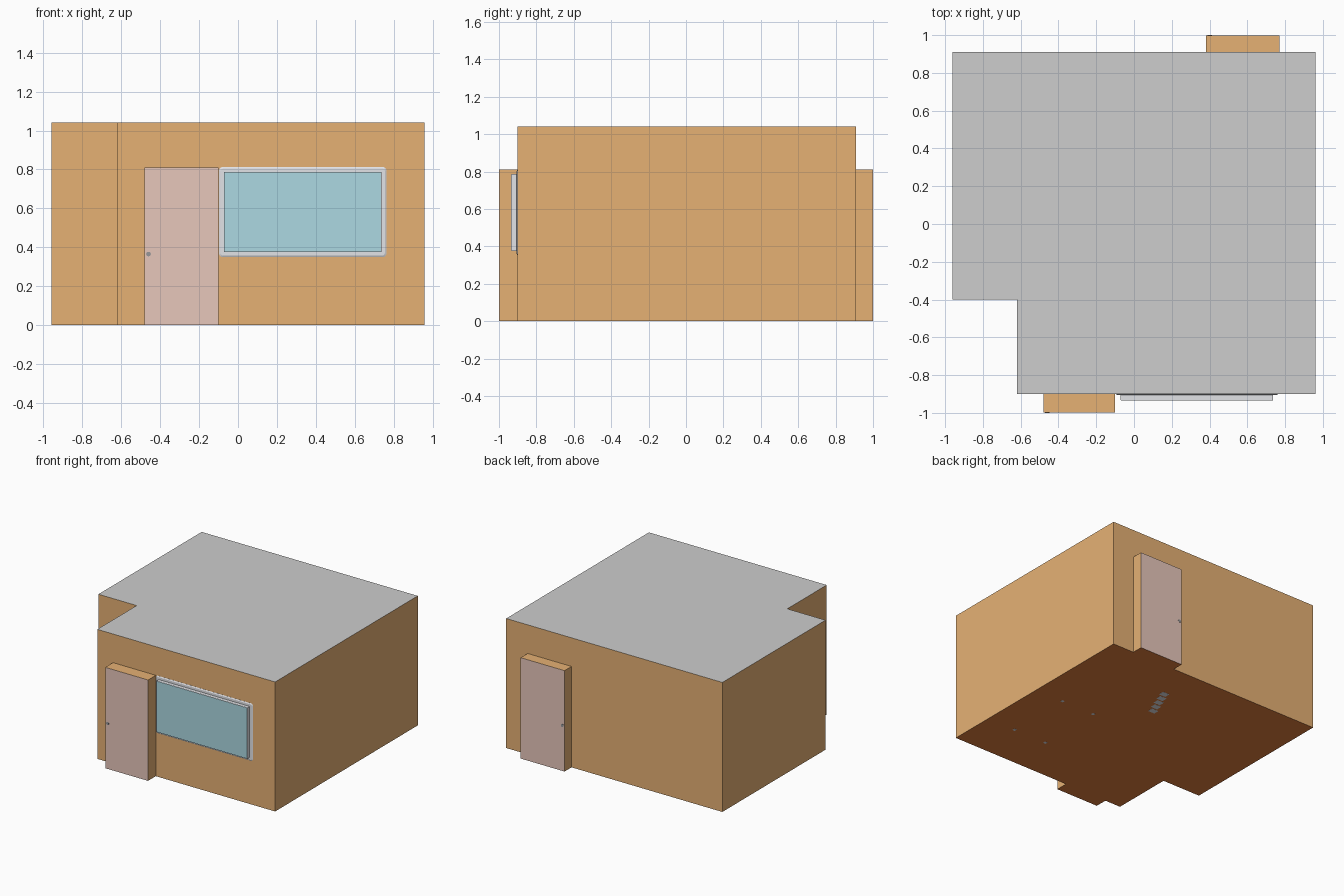
import bpy, bmesh, math

if "Cube" in bpy.data.objects:
    bpy.data.objects.remove(bpy.data.objects["Cube"])


def mat(name, r, g, b):
    lin = [((c / 255 + 0.055) / 1.055) ** 2.4 for c in (r, g, b)]
    m = bpy.data.materials.new(name)
    m.diffuse_color = (*lin, 1)
    m.use_nodes = True
    m.node_tree.nodes["Principled BSDF"].inputs["Base Color"].default_value = m.diffuse_color
    return m


TAN = mat("tan wall", 230, 177, 116)
ROOF = mat("roof grey", 205, 205, 205)
FLOOR = mat("brown floor", 228, 127, 62)
PINK = mat("pink door", 231, 199, 187)
GLASS = mat("blue glass", 172, 216, 226)
FRAME = mat("pale frame", 228, 229, 233)
METAL = mat("grey metal", 150, 150, 152)


def finish(name, bm, mats):
    bmesh.ops.recalc_face_normals(bm, faces=bm.faces)
    me = bpy.data.meshes.new(name)
    bm.to_mesh(me)
    bm.free()
    for m in mats:
        me.materials.append(m)
    ob = bpy.data.objects.new(name, me)
    bpy.context.collection.objects.link(ob)
    return ob


def prism(name, pts, z0, z1, mats):
    """Extruded outline; mats = side, top, bottom."""
    bm = bmesh.new()
    f = bm.faces.new([bm.verts.new((x, y, z0)) for x, y in pts])
    ext = bmesh.ops.extrude_face_region(bm, geom=[f])
    bmesh.ops.translate(bm, vec=(0, 0, z1 - z0),
                        verts=[g for g in ext["geom"] if isinstance(g, bmesh.types.BMVert)])
    ob = finish(name, bm, mats)
    for p in ob.data.polygons:
        p.material_index = 1 if p.normal.z > 0.5 else 2 if p.normal.z < -0.5 else 0
    return ob


def box(name, lo, hi, side, top=None, bottom=None):
    pts = [(lo[0], lo[1]), (hi[0], lo[1]), (hi[0], hi[1]), (lo[0], hi[1])]
    return prism(name, pts, lo[2], hi[2], [side, top or side, bottom or side])


def rounded_rect(hw, hh, r, n=4):
    """Rectangle outline with rounded corners, counter-clockwise."""
    pts = []
    for q, (sx, sz) in enumerate(((1, 1), (-1, 1), (-1, -1), (1, -1))):
        for i in range(n + 1):
            a = (q + i / n) * math.pi / 2
            pts.append((sx * (hw - r) + r * math.cos(a), sz * (hh - r) + r * math.sin(a)))
    return pts


def surround(name, cx, cz, rings, m):
    """Stacked rounded outlines (half width, half height, radius, y), capped at the front."""
    bm = bmesh.new()
    loops = [[bm.verts.new((cx + x, y, cz + z)) for x, z in rounded_rect(hw, hh, r)]
             for hw, hh, r, y in rings]
    for A, B in zip(loops, loops[1:]):
        for j in range(len(A)):
            k = (j + 1) % len(A)
            bm.faces.new((A[j], A[k], B[k], B[j]))
    bm.faces.new(loops[0])
    bm.faces.new(loops[-1])
    return finish(name, bm, [m])


# main room with a notched front-left corner
prism("room_shell", [(-0.62, -0.90), (0.96, -0.90), (0.96, 0.91), (-0.96, 0.91),
                     (-0.96, -0.40), (-0.62, -0.40)], 0, 1.04, [TAN, ROOF, FLOOR])

# doorways: projecting box, door leaf and round knob on both sides
for side, x0, x1, wall, s, knob in (("front", -0.48, -0.10, -0.90, -1, -0.46),
                                    ("back", 0.38, 0.77, 0.91, 1, 0.40)):
    ya, yb = sorted((wall, s * 0.997))
    box(side + "_doorway", (x0, ya, 0), (x1, yb, 0.81), TAN, TAN, FLOOR)
    ya, yb = sorted((s * 0.996, s * 0.9985))
    box(side + "_door", (x0, ya, 0), (x1, yb, 0.81), PINK, TAN, FLOOR)
    bpy.ops.mesh.primitive_cylinder_add(vertices=16, radius=0.012, depth=0.004,
                                        location=(knob, s * 0.998, 0.365),
                                        rotation=(math.pi / 2, 0, 0))
    handle = bpy.context.object
    handle.name = side + "_knob"
    handle.data.materials.append(METAL)

# window: shallow rounded surround, projecting sash and glass plate on its face
CX, CZ = 0.333, 0.581
surround("window_surround", CX, CZ, [(0.430, 0.231, 0.016, -0.899), (0.430, 0.231, 0.016, -0.901),
                                     (0.422, 0.223, 0.012, -0.905)], FRAME)
box("window_sash", (CX - 0.404, -0.932, CZ - 0.205), (CX + 0.404, -0.90, CZ + 0.205), FRAME)
box("window_glass", (CX - 0.403, -0.935, CZ - 0.204), (CX + 0.403, -0.931, CZ + 0.204),
    FRAME)
for p in bpy.data.objects["window_glass"].data.polygons:
    if p.normal.y < -0.5:
        p.material_index = 1
bpy.data.objects["window_glass"].data.materials[1] = GLASS
for p in bpy.data.objects["window_glass"].data.polygons:
    if abs(p.normal.z) > 0.5:
        p.material_index = 0

# furniture feet and a slanted row of slats showing through the floor
for i, (x, y) in enumerate([(x, y) for x in (0.41, 0.705) for y in (-0.53, 0.02)]):
    box(f"table_foot_{i + 1}", (x - 0.012, y - 0.012, -0.0004), (x + 0.012, y + 0.012, 0.01), FRAME)
for i in range(5):
    x, y = 0.10 + i * 0.024, 0.34 + i * 0.06
    box(f"floor_slat_{i + 1}", (x - 0.03, y - 0.024, -0.0004), (x + 0.03, y + 0.024, 0.01), FRAME)
